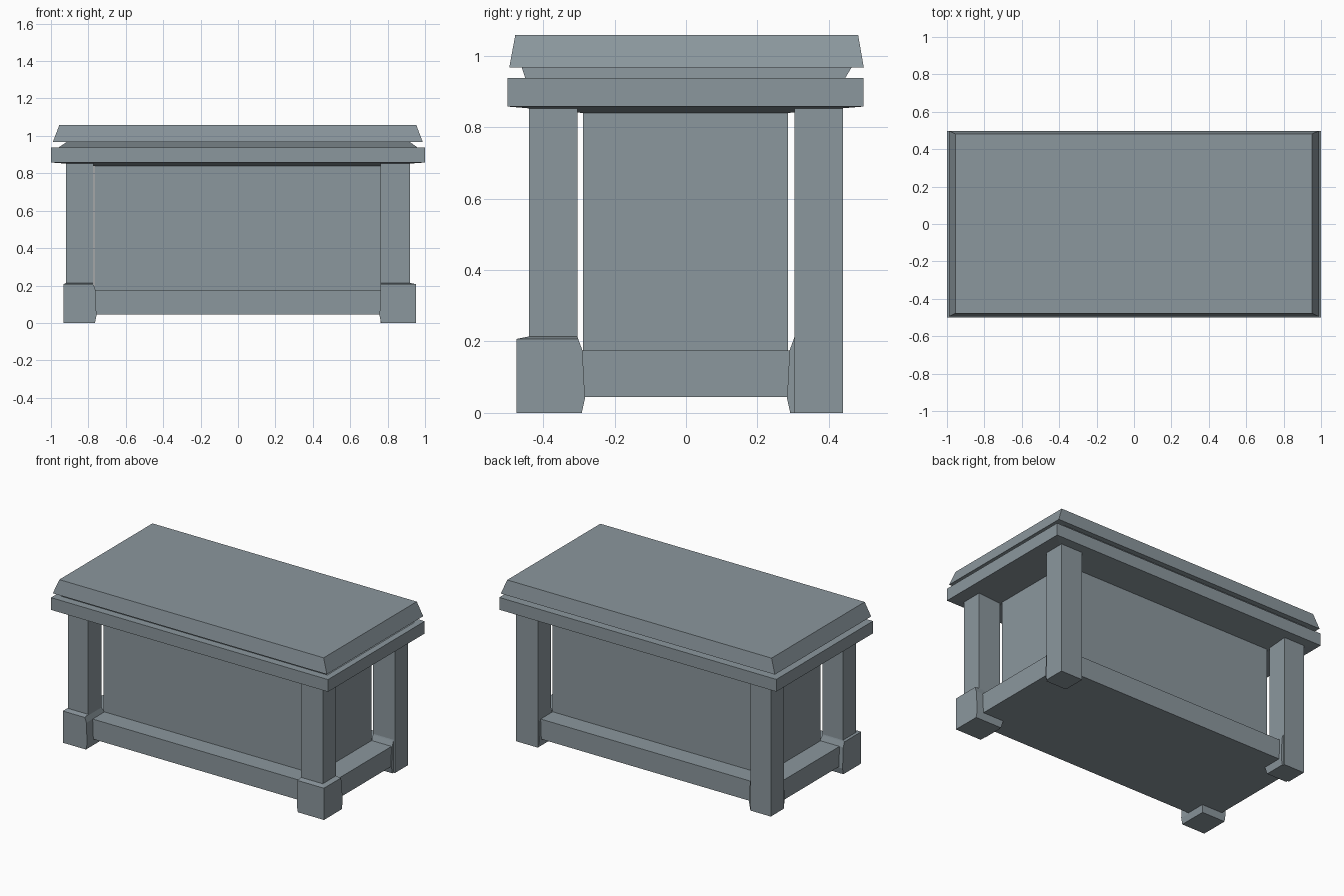
import bpy
import bmesh

if "Cube" in bpy.data.objects:
    bpy.data.objects.remove(bpy.data.objects["Cube"])

# Dark slate finish shared by every part
slate = bpy.data.materials.new("slate")
slate.diffuse_color = (0.26, 0.31, 0.34, 1)
slate.use_nodes = True
slate.node_tree.nodes["Principled BSDF"].inputs["Base Color"].default_value = slate.diffuse_color


def loft(name, rings):
    """Stack rectangular rings (z, x0, x1, y0, y1) into a closed solid."""
    bm = bmesh.new()
    loops = [[bm.verts.new(p) for p in ((x0, y0, z), (x1, y0, z), (x1, y1, z), (x0, y1, z))]
             for z, x0, x1, y0, y1 in rings]
    for low, high in zip(loops, loops[1:]):
        for i in range(4):
            j = (i + 1) % 4
            bm.faces.new((low[i], low[j], high[j], high[i]))
    bm.faces.new(loops[0][::-1])
    bm.faces.new(loops[-1])
    bmesh.ops.recalc_face_normals(bm, faces=bm.faces)
    mesh = bpy.data.meshes.new(name)
    bm.to_mesh(mesh)
    bm.free()
    mesh.materials.append(slate)
    obj = bpy.data.objects.new(name, mesh)
    bpy.context.collection.objects.link(obj)
    return obj


def corner(name, sx, sy, rings):
    """Loft at one corner; each ring is (z, inner x, outer x, inner y, outer y)."""
    return loft(name, [(z, *sorted((sx * xi, sx * xo)), *sorted((sy * yi, sy * yo)))
                       for z, xi, xo, yi, yo in rings])


# Bevelled lid, flared neck and slab with a shallow sloping underside
loft("lid", [(0.967, -0.99, 0.988, -0.495, 0.498), (1.059, -0.955, 0.953, -0.478, 0.482)])
loft("neck", [(0.938, -0.96, 0.96, -0.45, 0.446), (0.968, -0.915, 0.918, -0.46, 0.464)])
loft("top_slab", [(0.84, -0.768, 0.762, -0.29, 0.286), (0.858, -1, 1, -0.5, 0.497),
                  (0.938, -1, 1, -0.5, 0.497)])

# Solid core and the wider plinth below it
loft("core", [(0.16, -0.768, 0.762, -0.288, 0.286), (0.845, -0.768, 0.762, -0.288, 0.286)])
loft("plinth", [(0.045, -0.905, 0.905, -0.41, 0.41), (0.175, -0.905, 0.905, -0.41, 0.41)])

# Four square legs; only the front pair has full feet
for side, sx in (("left", -1), ("right", 1)):
    inner = 0.773 if sx < 0 else 0.762
    outer = 0.92
    for end, sy in (("front", -1), ("back", 1)):
        corner(f"{end}_{side}_leg", sx, sy, [(0, inner, outer, 0.304, 0.44),
                                            (0.86, inner, outer, 0.304, 0.44)])
        # Foot block, flared slightly on the inner faces
        if sy < 0:
            fx, fy, tx, ty = (0.932 if sx < 0 else 0.953), 0.475, outer, 0.44
        else:
            fx, fy, tx, ty = 0.91, 0.43, 0.91, 0.43
        corner(f"{end}_{side}_foot", sx, sy, [
            (0, 0.765, fx, 0.292, fy), (0.04, 0.757, fx, 0.283, fy),
            (0.175, 0.762, fx, 0.29, fy), (0.207, inner, fx, 0.302, fy),
            (0.214, inner, tx, 0.304, ty)])
